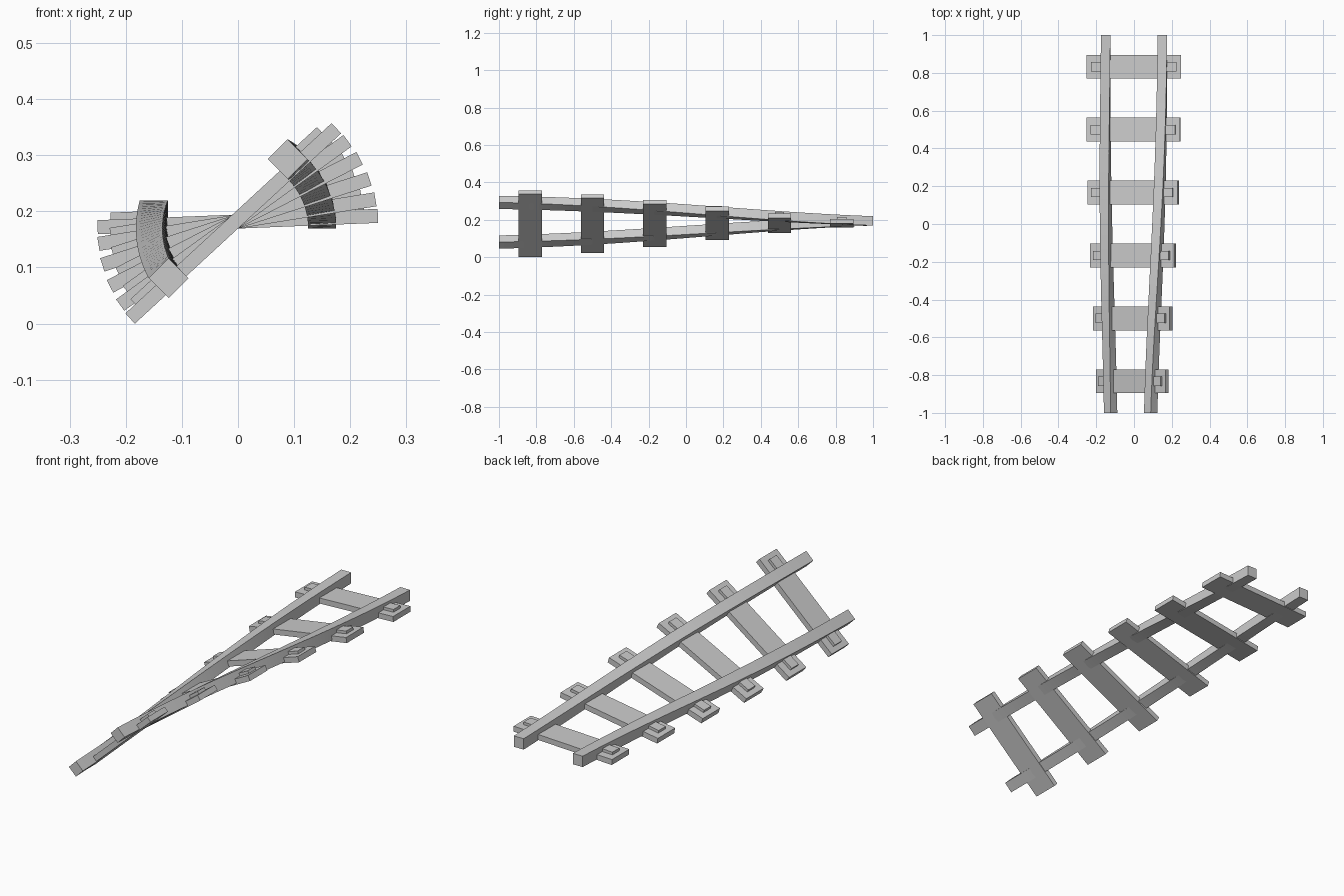
import bpy, bmesh, math
from mathutils import Matrix, Vector

if "Cube" in bpy.data.objects:
    bpy.data.objects.remove(bpy.data.objects["Cube"])

PIVOT_Z = 0.1694          # height of the twist axis
MAX_BANK = math.radians(45)


def bank(y):
    """Bank angle along the track: level at the back, 45 degrees at the front."""
    s = (1 - y) / 2
    ease = 3 * s * s - 2 * s ** 3
    return MAX_BANK * (s + ease) / 2


def place(u, y, h, angle):
    """Turn a point of the flat cross-section around the twist axis."""
    c, s = math.cos(angle), math.sin(angle)
    return Vector((u * c - h * s, y, PIVOT_Z + u * s + h * c))


def make_object(name, bm):
    bmesh.ops.recalc_face_normals(bm, faces=bm.faces)
    mesh = bpy.data.meshes.new(name)
    bm.to_mesh(mesh)
    bm.free()
    obj = bpy.data.objects.new(name, mesh)
    bpy.context.collection.objects.link(obj)
    return obj


def banked_box(name, u0, u1, h0, h1, y, width):
    """Straight box set at the bank angle of its position."""
    bm = bmesh.new()
    bmesh.ops.create_cube(bm, size=1)
    for v in bm.verts:
        u = (u0 + u1) / 2 + v.co.x * (u1 - u0)
        h = (h0 + h1) / 2 + v.co.z * (h1 - h0)
        v.co = place(u, y + v.co.y * width, h, bank(y))
    return make_object(name, bm)


def rail(name, side, steps=32):
    """Square section swept along the twisting track."""
    bm = bmesh.new()
    section = [(0.125, 0), (0.175, 0), (0.175, 0.05), (0.125, 0.05)]
    rings = []
    for i in range(steps + 1):
        y = -1 + 2 * i / steps
        rings.append([bm.verts.new(place(side * u, y, h, bank(y))) for u, h in section])
    for a, b in zip(rings, rings[1:]):
        for k in range(4):
            n = (k + 1) % 4
            bm.faces.new((a[k], a[n], b[n], b[k]))
    bm.faces.new(rings[0])
    bm.faces.new(rings[-1])
    obj = make_object(name, bm)
    bpy.ops.object.select_all(action='DESELECT')
    obj.select_set(True)
    bpy.context.view_layer.objects.active = obj
    bpy.ops.object.shade_smooth_by_angle(angle=math.radians(30))


# Two twisted rails
rail("rail_left", -1)
rail("rail_right", 1)

# Six sleepers, each with a fixing plate outside both rails
for i in range(6):
    y = -5 / 6 + i / 3
    banked_box(f"sleeper_{i + 1}", -0.25, 0.25, 0, 0.025, y, 0.125)
    banked_box(f"plate_left_{i + 1}", -0.226, -0.17, 0.02, 0.0375, y, 0.05)
    banked_box(f"plate_right_{i + 1}", 0.17, 0.226, 0.02, 0.0375, y, 0.05)
